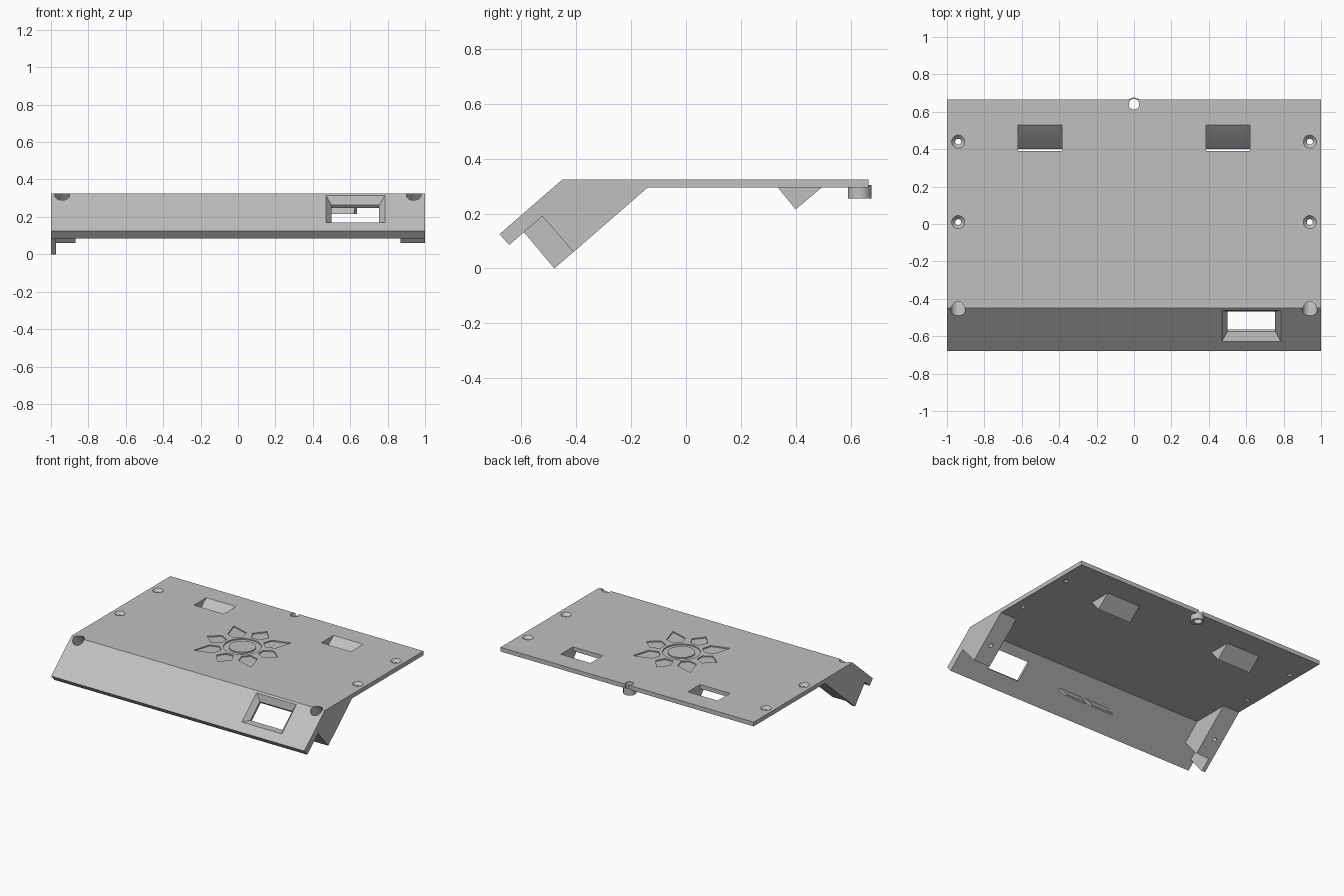
import bpy, math
import bmesh
from mathutils import Vector, Matrix

cube = bpy.data.objects.get("Cube")
if cube:
    bpy.data.objects.remove(cube, do_unlink=True)

grey = bpy.data.materials.new("plain_grey")
grey.use_nodes = True
tone = (0.53, 0.53, 0.53, 1)
grey.diffuse_color = tone
for node in grey.node_tree.nodes:
    if node.type == 'BSDF_PRINCIPLED':
        node.inputs["Base Color"].default_value = tone

# Front panel frame: DOWN runs down the slope, IN points through the panel
DOWN = Vector((0, -0.754, -0.656))
IN = Vector((0, 0.656, -0.754))
RIDGE = Vector((0, -0.45, 0.325))
TOP, UNDER = 0.325, 0.295


def loft(name, rings):
    """Closed solid through rings of equal point count."""
    bm = bmesh.new()
    rows = [[bm.verts.new(p) for p in ring] for ring in rings]
    n = len(rows[0])
    for a, b in zip(rows, rows[1:]):
        for i in range(n):
            j = (i + 1) % n
            bm.faces.new((a[i], a[j], b[j], b[i]))
    bm.faces.new(rows[0])
    bm.faces.new(rows[-1])
    bmesh.ops.recalc_face_normals(bm, faces=bm.faces)
    mesh = bpy.data.meshes.new(name)
    bm.to_mesh(mesh)
    bm.free()
    mesh.materials.append(grey)
    ob = bpy.data.objects.new(name, mesh)
    bpy.context.collection.objects.link(ob)
    return ob


def across(name, profile, x0, x1):
    """Side profile (y, z) stretched from x0 to x1."""
    return loft(name, [[(x, y, z) for y, z in profile] for x in (x0, x1)])


def turned(name, origin, axis, steps, sides=32):
    """Round solid from (distance along axis, radius) steps."""
    turn = Vector(axis).to_track_quat('Z', 'Y')
    rings = []
    for d, r in steps:
        rings.append([Vector(origin) + turn @ Vector((
            r * math.cos(math.tau * k / sides), r * math.sin(math.tau * k / sides), d))
            for k in range(sides)])
    return loft(name, rings)


def combine(target, tool, operation):
    tool.hide_render = True
    mod = target.modifiers.new("combine", 'BOOLEAN')
    mod.operation = operation
    mod.solver = 'EXACT'
    mod.object = tool
    bpy.context.view_layer.objects.active = target
    bpy.ops.object.modifier_apply(modifier=mod.name)
    bpy.data.objects.remove(tool, do_unlink=True)


def add(tool):
    combine(body, tool, 'UNION')


def cut(tool):
    combine(body, tool, 'DIFFERENCE')


# Top plate bent down into the front panel
body = across("cover_plate", [(0.665, TOP), (-0.45, TOP), (-0.68, 0.125),
                              (-0.645, 0.085), (-0.4035, UNDER), (0.665, UNDER)], -1, 1)

# End brackets behind the panel
bracket = [(-0.14, UNDER), (-0.14, 0.305), (-0.43, 0.305), (-0.535, 0.203), (-0.41, 0.06)]
for x0, x1 in ((-1, -0.87), (0.87, 1)):
    add(across("end_bracket", bracket, x0, x1))

# Thin flap on one end only
add(across("end_flap", [(-0.40, 0.069), (-0.48, 0), (-0.59, 0.131),
                        (-0.605, 0.145), (-0.52, 0.22)], -1, -0.973))

# Hooded slots in the top plate
for x0, x1 in ((-0.62, -0.385), (0.385, 0.62)):
    add(across("slot_hood", [(0.335, UNDER), (0.335, 0.30), (0.495, 0.30),
                             (0.495, UNDER), (0.4, 0.215)], x0 - 0.015, x1 + 0.015))
    cut(across("slot_cavity", [(0.39, 0.34), (0.546, 0.34), (0.405, 0.222), (0.39, 0.2),
                               (0.30, 0.2), (0.30, UNDER), (0.39, UNDER)], x0, x1))

# Rear boss with its hole
UP = (0, 0, 1)
add(turned("rear_boss", (0, 0.633, 0.255), UP, [(0, 0.043), (0.05, 0.043)]))
cut(turned("rear_hole", (0, 0.64, 0.2), UP, [(0, 0.028), (0.2, 0.028)]))

# Screw holes: countersunk in the plate, deep and tilted at the front corners
for x in (-0.94, 0.94):
    for y in (0.01, 0.44):
        cut(turned("screw_hole", (x, y, UNDER - 0.05), UP,
                   [(0, 0.016), (0.06, 0.016), (0.08, 0.035), (0.1, 0.035)]))
    cut(turned("corner_bore", Vector((x, -0.46, 0.316)), IN,
               [(-0.06, 0.04), (0.13, 0.04), (0.13, 0.013), (0.3, 0.013)]))


# Window with a bevelled frame
def window_ring(depth, s0, s1, x0, x1):
    return [RIDGE + DOWN * s + IN * depth + Vector((x, 0, 0))
            for s, x in ((s0, x0), (s0, x1), (s1, x1), (s1, x0))]


outer = (0.015, 0.236, 0.47, 0.785)
inner = (0.055, 0.196, 0.5, 0.755)
cut(loft("window_opening", [window_ring(-0.02, *outer), window_ring(0, *outer),
                            window_ring(0.035, *inner), window_ring(0.08, *inner)]))

# Shallow flower ornament sunk into the plate
CENTRE = Vector((0, 0.05, 0))
FLOOR = TOP - 0.008
for k in range(8):
    spin = Matrix.Rotation(math.tau * k / 8, 3, 'Z')
    tip = 0.32 if k % 2 else 0.28
    petal = [(0.145, -0.03), (0.205, -0.062), (tip, 0), (0.205, 0.062), (0.145, 0.03)]
    cut(loft("petal", [[CENTRE + spin @ Vector((u, v, z)) for u, v in petal]
                       for z in (FLOOR, TOP + 0.02)]))
cut(turned("ring_recess", CENTRE + Vector((0, 0, FLOOR)), UP, [(0, 0.123), (0.03, 0.123)], 48))
add(turned("ring_centre", CENTRE + Vector((0, 0, UNDER + 0.01)), UP,
           [(0, 0.088), (0.02, 0.088)], 48))

# Two small tabs on the inside of the panel
start = Vector((0, -0.525, 0.192))
for name, x0, x1 in (("panel_tab_right", -0.2, -0.02), ("panel_tab_left", 0.02, 0.19)):
    corners = [start, start + IN * 0.1, start + IN * 0.1 - DOWN * 0.012, start - DOWN * 0.012]
    across(name, [(p.y, p.z) for p in corners], x0, x1)

# Smooth the round walls, keep edges sharp
for ob in bpy.context.scene.objects:
    ob.select_set(ob.type == 'MESH' and grey.name in ob.data.materials)
bpy.context.view_layer.objects.active = body
bpy.ops.object.shade_smooth_by_angle(angle=math.radians(25))
